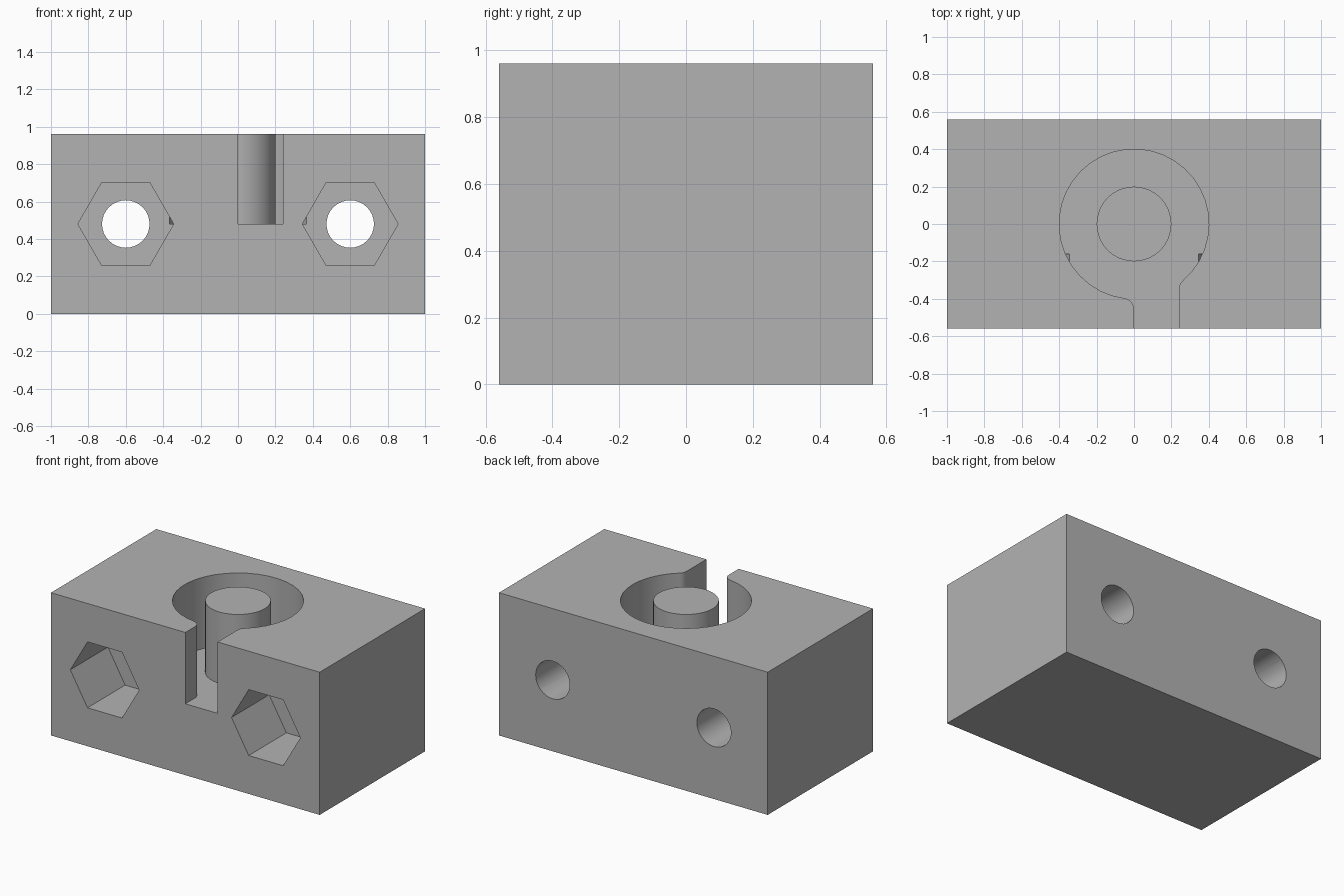
import bpy
import bmesh
from math import acos, atan2, cos, pi, radians, sin
from mathutils import Vector

WIDTH, DEPTH, HEIGHT = 2.0, 1.12, 0.96
FRONT, BACK = -DEPTH / 2, DEPTH / 2
FLOOR = 0.48           # floor of the groove, also the height of the bolt holes
RING, POST = 0.4, 0.2  # groove and post radii
FILLET = 0.06
OVER = 0.1             # cutter overshoot

old = bpy.data.objects.get("Cube")
if old:
    bpy.data.objects.remove(old)

grey = bpy.data.materials.new("plain grey")
grey.use_nodes = True
colour = (0.45, 0.45, 0.45, 1)
grey.diffuse_color = colour
grey.node_tree.nodes["Principled BSDF"].inputs["Base Color"].default_value = colour


def arc(cx, cy, r, start, end, steps):
    """Points along an arc, both ends included."""
    return [(cx + r * cos(start + (end - start) * i / steps),
             cy + r * sin(start + (end - start) * i / steps)) for i in range(steps + 1)]


def circle(cx, cy, r, sides):
    return arc(cx, cy, r, 0, 2 * pi, sides)[:-1]


def prism(name, outline, low, high, along_y=False):
    """Extrude an outline along z (outline in x, y) or along y (outline in x, z)."""
    bm = bmesh.new()
    place = (lambda a, b: (a, low, b)) if along_y else (lambda a, b: (a, b, low))
    face = bm.faces.new([bm.verts.new(place(a, b)) for a, b in outline])
    grown = bmesh.ops.extrude_face_region(bm, geom=[face])
    step = Vector((0, high - low, 0) if along_y else (0, 0, high - low))
    bmesh.ops.translate(bm, vec=step,
                        verts=[v for v in grown["geom"] if isinstance(v, bmesh.types.BMVert)])
    bmesh.ops.recalc_face_normals(bm, faces=bm.faces)
    mesh = bpy.data.meshes.new(name)
    bm.to_mesh(mesh)
    bm.free()
    mesh.materials.append(grey)
    obj = bpy.data.objects.new(name, mesh)
    bpy.context.collection.objects.link(obj)
    return obj


def combine(target, tool, operation):
    """Apply a boolean and discard the tool."""
    mod = target.modifiers.new(tool.name, "BOOLEAN")
    mod.operation, mod.object, mod.solver = operation, tool, "EXACT"
    bpy.ops.object.select_all(action="DESELECT")
    bpy.context.view_layer.objects.active = target
    target.select_set(True)
    bpy.ops.object.modifier_apply(modifier=mod.name)
    bpy.data.objects.remove(tool)


def keyhole(left, right):
    """Round groove opening into a slot, with rounded inner corners."""
    reach = RING + FILLET
    xl, xr = left - FILLET, right + FILLET
    al, ar = -acos(xl / reach), -acos(xr / reach)
    yl, yr = reach * sin(al), reach * sin(ar)
    points = [(right, FRONT - OVER)]
    points += arc(xr, yr, FILLET, pi, ar + pi, 5)
    points += arc(0, 0, RING, ar, al + 2 * pi, 32)[1:-1]
    points += arc(xl, yl, FILLET, al + pi, 0, 6)
    points.append((left, FRONT - OVER))
    return points


# Main block
half = WIDTH / 2
block = prism("clamp_block", [(-half, FRONT), (half, FRONT), (half, BACK), (-half, BACK)], 0, HEIGHT)

# Keyhole groove with the centre post left standing
groove = prism("groove_cutter", keyhole(0, 0.24), FLOOR, HEIGHT + OVER)
combine(groove, prism("post_core", circle(0, 0, POST, 32), FLOOR - OVER, HEIGHT + 2 * OVER), "DIFFERENCE")
combine(block, groove, "DIFFERENCE")

# Bolt holes and hexagonal nut pockets
for x in (-0.6, 0.6):
    combine(block, prism("nut_pocket", circle(x, FLOOR, 0.256, 6), FRONT - OVER, -0.16, True), "DIFFERENCE")
    combine(block, prism("bolt_hole", circle(x, FLOOR, 0.127, 32), FRONT - OVER, BACK + OVER, True), "DIFFERENCE")

bpy.ops.object.shade_smooth_by_angle(angle=radians(30))
